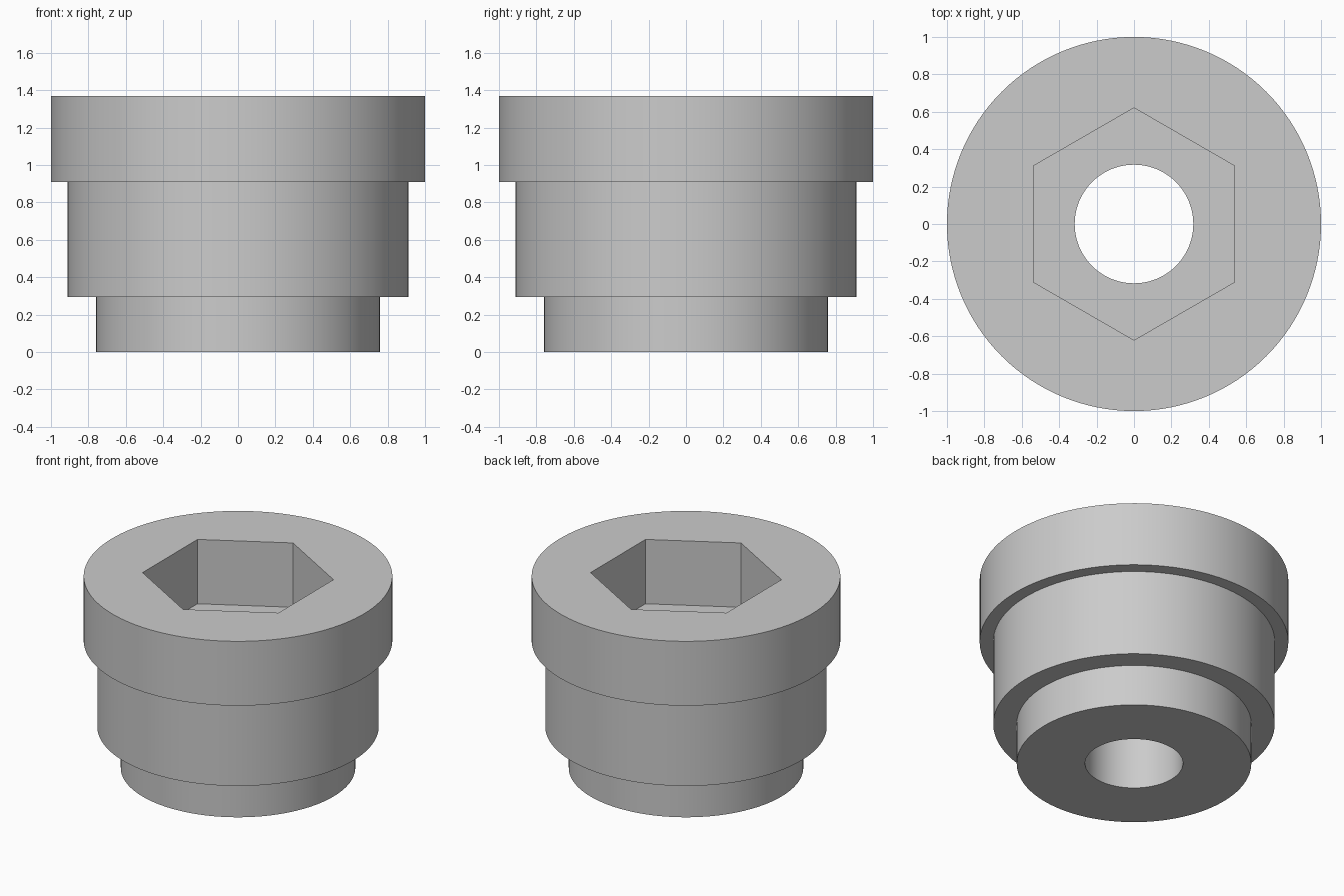
import bpy
import bmesh
from math import radians, tau

SEGMENTS = 128
FLANGE_BASE = 0.91
TOP = 1.37
BORE = 0.317

if "Cube" in bpy.data.objects:
    bpy.data.objects.remove(bpy.data.objects["Cube"])

# Plain grey metal
grey = bpy.data.materials.new("plain_grey")
grey.use_nodes = True
colour = (0.6, 0.6, 0.6, 1)
grey.diffuse_color = colour
grey.node_tree.nodes["Principled BSDF"].inputs["Base Color"].default_value = colour


def lathe(name, profile):
    """Revolve a closed (radius, height) profile around z."""
    bm = bmesh.new()
    verts = [bm.verts.new((r, 0, z)) for r, z in profile]
    edges = [bm.edges.new((a, b)) for a, b in zip(verts, verts[1:] + verts[:1])]
    bmesh.ops.spin(bm, geom=verts + edges, cent=(0, 0, 0), axis=(0, 0, 1),
                   angle=tau, steps=SEGMENTS, use_merge=True)
    bmesh.ops.remove_doubles(bm, verts=bm.verts, dist=1e-5)
    bmesh.ops.recalc_face_normals(bm, faces=bm.faces)
    mesh = bpy.data.meshes.new(name)
    bm.to_mesh(mesh)
    bm.free()
    mesh.materials.append(grey)
    obj = bpy.data.objects.new(name, mesh)
    bpy.context.collection.objects.link(obj)
    return obj


# Stepped body with a round through-bore
body = lathe("stepped_bushing", [
    (BORE, 0), (0.76, 0), (0.76, 0.295), (0.912, 0.295),
    (0.912, FLANGE_BASE), (1, FLANGE_BASE), (1, TOP), (BORE, TOP)])

# Hexagonal socket sunk into the flange, points towards front and back
depth = 2 * (TOP - FLANGE_BASE)
bpy.ops.mesh.primitive_cylinder_add(vertices=6, radius=0.621, depth=depth,
                                    location=(0, 0, TOP))
cutter = bpy.context.object
cutter.name = "hex_socket_cutter"
cutter.hide_render = True
cutter.data.materials.append(grey)

cut = body.modifiers.new("hex_socket", "BOOLEAN")
cut.operation = "DIFFERENCE"
cut.solver = "EXACT"
cut.object = cutter

bpy.ops.object.select_all(action="DESELECT")
body.select_set(True)
bpy.context.view_layer.objects.active = body
bpy.ops.object.modifier_apply(modifier=cut.name)
bpy.data.objects.remove(cutter)

# Round walls smooth, steps and socket corners crisp
bpy.ops.object.shade_smooth_by_angle(angle=radians(30))
